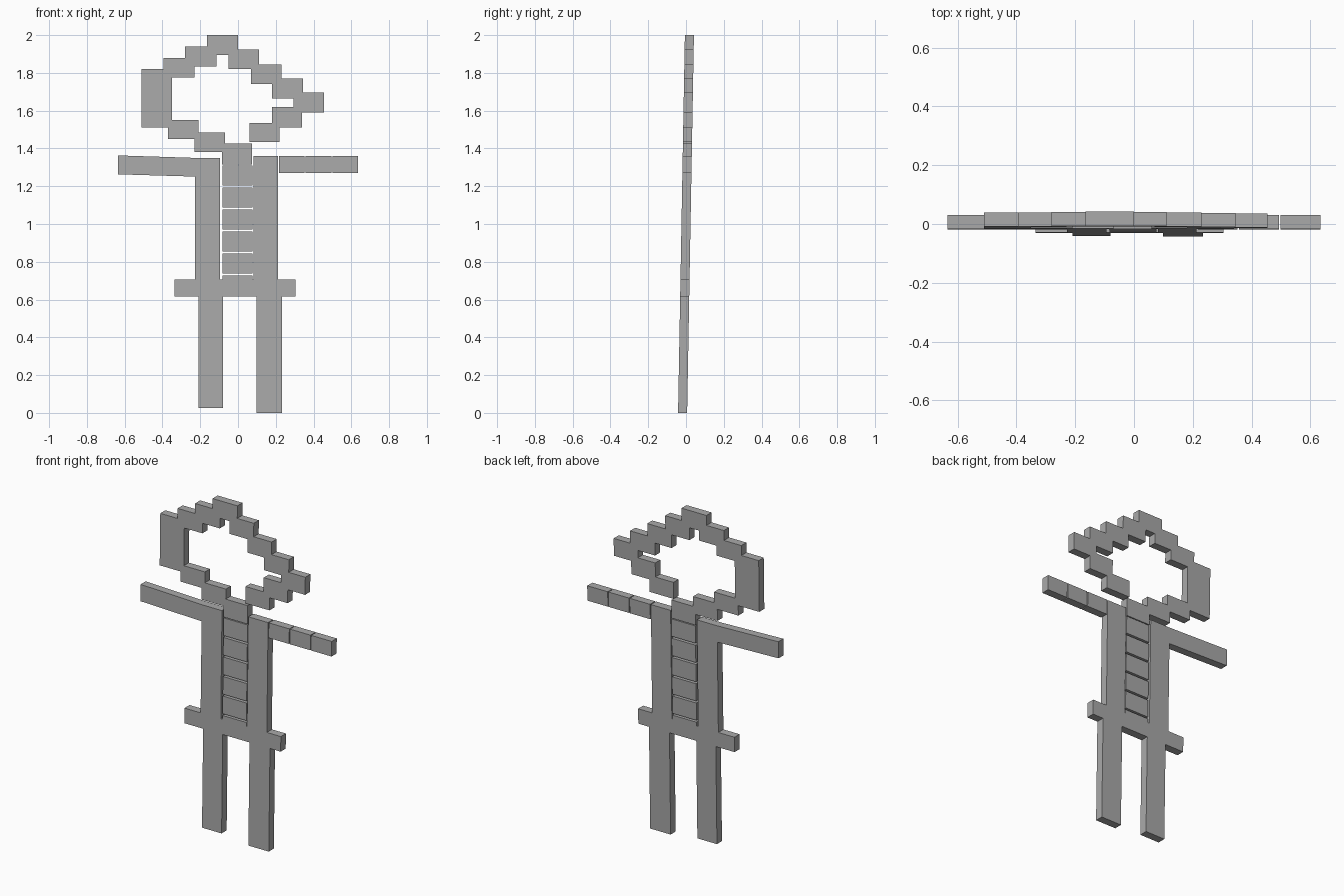
import bpy
import bmesh

THICK = 0.048
LEAN = 0.018

old = bpy.data.objects.get("Cube")
if old:
    bpy.data.objects.remove(old)

GREY = (0.4, 0.4, 0.4, 1)
mat = bpy.data.materials.new("plain grey")
mat.use_nodes = True
mat.diffuse_color = GREY
mat.node_tree.nodes["Principled BSDF"].inputs["Base Color"].default_value = GREY


def finish(name, bm):
    """Thicken a flat outline in the xz plane and lean it slightly backwards."""
    bmesh.ops.remove_doubles(bm, verts=bm.verts, dist=0.0001)
    bmesh.ops.dissolve_limit(bm, angle_limit=0.01, verts=bm.verts, edges=bm.edges)
    grown = bmesh.ops.extrude_face_region(bm, geom=bm.faces[:], use_keep_orig=True)
    for v in grown["geom"]:
        if isinstance(v, bmesh.types.BMVert):
            v.co.y += THICK
    for v in bm.verts:
        v.co.y += LEAN * (v.co.z - 1) - THICK / 2
    bmesh.ops.recalc_face_normals(bm, faces=bm.faces)
    mesh = bpy.data.meshes.new(name)
    bm.to_mesh(mesh)
    bm.free()
    mesh.materials.append(mat)
    bpy.context.collection.objects.link(bpy.data.objects.new(name, mesh))


def add_polygon(bm, points):
    bm.faces.new([bm.verts.new((x, 0, z)) for x, z in points])


def slab(name, rects):
    """Merge overlapping rectangles (x0, x1, z0, z1) into one solid slab."""
    bm = bmesh.new()
    xs = sorted({x for r in rects for x in r[:2]})
    zs = sorted({z for r in rects for z in r[2:]})
    for a, b in zip(xs, xs[1:]):
        for c, d in zip(zs, zs[1:]):
            x, z = (a + b) / 2, (c + d) / 2
            if any(r[0] < x < r[1] and r[2] < z < r[3] for r in rects):
                add_polygon(bm, [(a, c), (b, c), (b, d), (a, d)])
    finish(name, bm)


# Stepped head outline: an open chain of blocks from the neck round to the jaw
slab("head_outline", [
    (-0.085, 0.075, 1.315, 1.425),
    (-0.23, -0.07, 1.38, 1.485),
    (-0.37, -0.21, 1.45, 1.55),
    (-0.51, -0.35, 1.51, 1.82),
    (-0.395, -0.23, 1.775, 1.88),
    (-0.28, -0.115, 1.835, 1.94),
    (-0.165, 0.0, 1.895, 2.0),
    (-0.05, 0.11, 1.82, 1.925),
    (0.07, 0.23, 1.74, 1.845),
    (0.18, 0.345, 1.665, 1.77),
    (0.295, 0.455, 1.59, 1.695),
    (0.18, 0.34, 1.51, 1.62),
    (0.06, 0.22, 1.435, 1.535),
])

# Torso sides, hip bar and legs
slab("body_frame", [
    (-0.228, -0.094, 0.65, 1.35),
    (0.081, 0.212, 0.65, 1.36),
    (-0.335, 0.305, 0.615, 0.705),
    (-0.21, -0.08, 0.025, 0.65),
    (0.098, 0.234, 0.0, 0.65),
    (-0.083, 0.076, 0.65, 0.728),
])

# Stacked chest blocks with thin gaps between them
for i in range(5):
    z = 0.739 + i * 0.1165
    slab(f"chest_block_{i + 1}", [(-0.083, 0.076, z, z + 0.105)])

# Left arm: three separate blocks
for i in range(3):
    x = 0.217 + i * 0.141
    slab(f"left_arm_block_{i + 1}", [(x, x + 0.136, 1.27, 1.36)])

# Right arm: one piece, rising slightly outwards
arm = bmesh.new()
add_polygon(arm, [(-0.635, 1.263), (-0.228, 1.251), (-0.228, 1.35), (-0.635, 1.363)])
finish("right_arm", arm)
